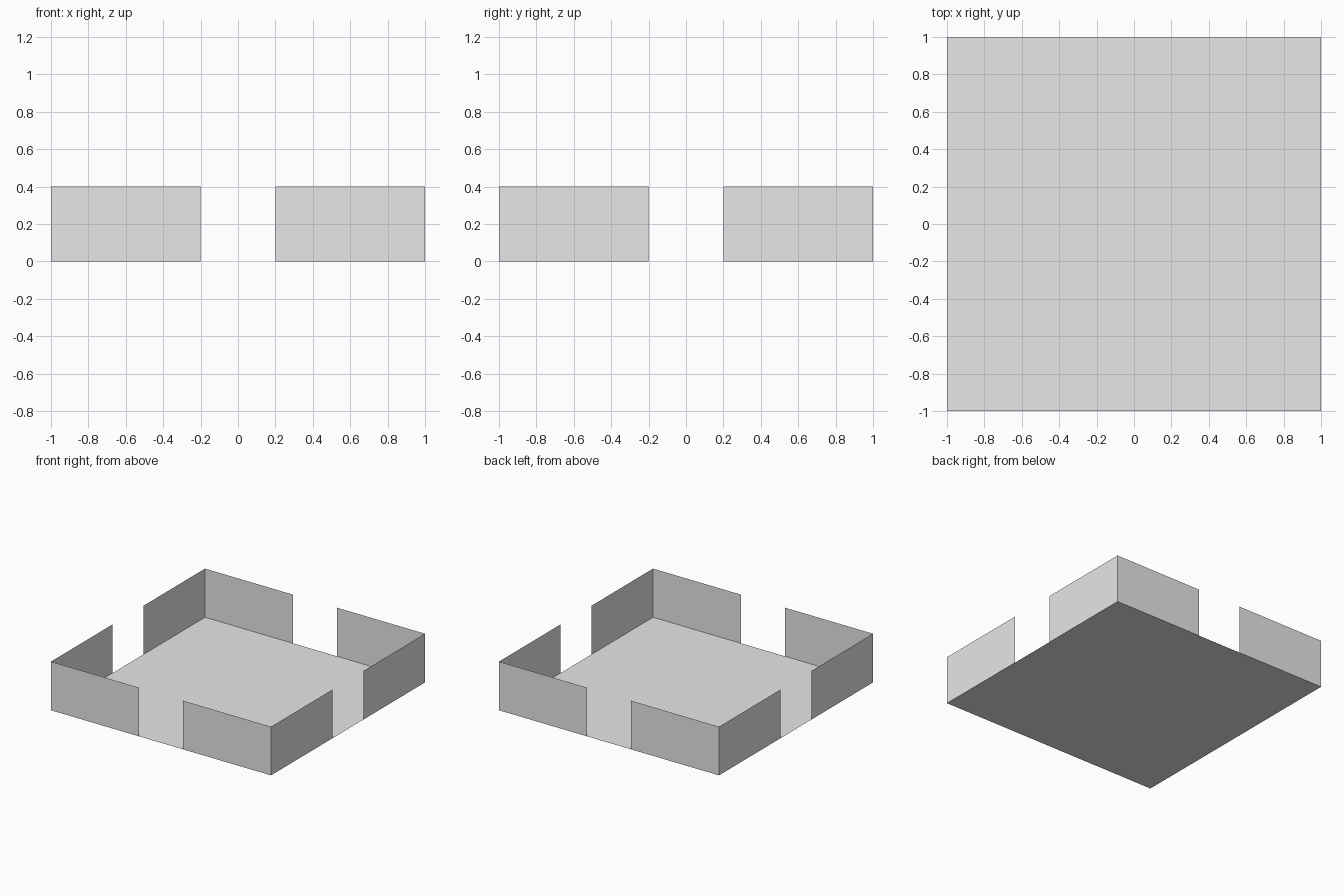
import bpy

if "Cube" in bpy.data.objects:
    bpy.data.objects.remove(bpy.data.objects["Cube"])

HALF = 1.0      # half of the floor side
GAP = 0.2       # half width of each doorway
HEIGHT = 0.4    # wall height

grey = bpy.data.materials.new("plain_grey")
grey.diffuse_color = (0.8, 0.8, 0.8, 1)
grey.use_nodes = True
grey.node_tree.nodes["Principled BSDF"].inputs["Base Color"].default_value = grey.diffuse_color


def sheet(name, verts, faces):
    mesh = bpy.data.meshes.new(name)
    mesh.from_pydata(verts, [], faces)
    mesh.materials.append(grey)
    obj = bpy.data.objects.new(name, mesh)
    bpy.context.collection.objects.link(obj)
    return obj


# Floor: a single thin sheet
sheet("floor", [(-HALF, -HALF, 0), (HALF, -HALF, 0), (HALF, HALF, 0), (-HALF, HALF, 0)],
      [(0, 1, 2, 3)])

# Corner wall: an L-shaped path raised to wall height, outer side facing out
path = [(HALF, GAP), (HALF, HALF), (GAP, HALF)]
verts = [(x, y, z) for z in (0, HEIGHT) for x, y in path]
walls = sheet("corner_walls", verts, [(0, 1, 4, 3), (1, 2, 5, 4)])

# Repeat the corner on all four sides, leaving a doorway in each wall
mirror = walls.modifiers.new("four_corners", 'MIRROR')
mirror.use_axis = (True, True, False)
mirror.use_mirror_merge = False
